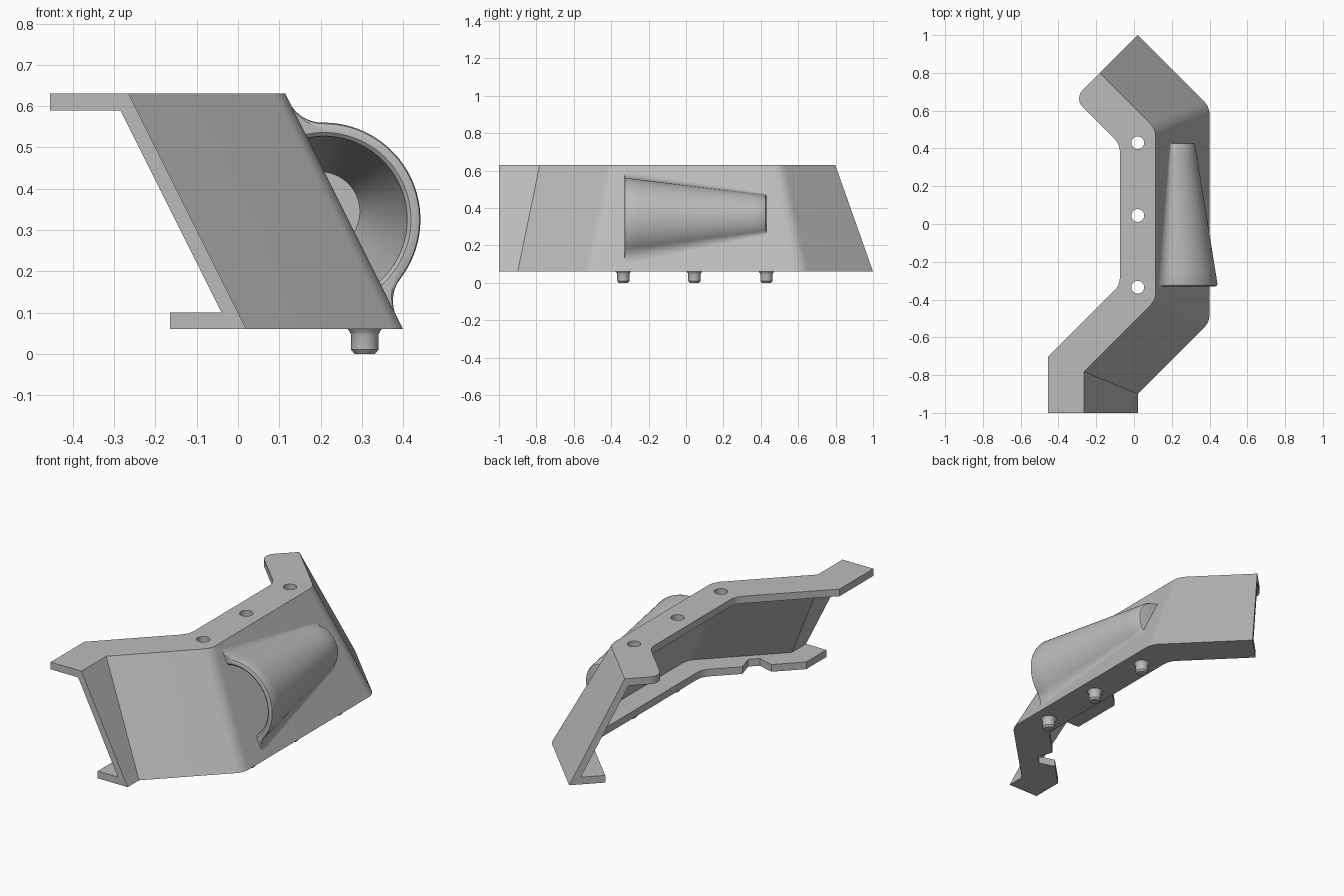
import bpy, bmesh, math
from mathutils import Vector, Matrix

cube = bpy.data.objects.get("Cube")
if cube:
    bpy.data.objects.remove(cube)

grey = bpy.data.materials.new("plain grey")
grey.use_nodes = True
GREY = (0.5, 0.5, 0.5, 1)
grey.diffuse_color = GREY
grey.node_tree.nodes["Principled BSDF"].inputs["Base Color"].default_value = GREY


def make(name, bm):
    bmesh.ops.recalc_face_normals(bm, faces=bm.faces)
    mesh = bpy.data.meshes.new(name)
    bm.to_mesh(mesh)
    bm.free()
    mesh.materials.append(grey)
    ob = bpy.data.objects.new(name, mesh)
    bpy.context.collection.objects.link(ob)
    return ob


def smooth(ob):
    bpy.ops.object.select_all(action='DESELECT')
    ob.select_set(True)
    bpy.context.view_layer.objects.active = ob
    bpy.ops.object.shade_smooth_by_angle(angle=math.radians(30))


def loft(bm, rings, closed):
    """Skin a row of rings and cap both ends."""
    rows = [[bm.verts.new(p) for p in ring] for ring in rings]
    n = len(rows[0])
    for a, b in zip(rows, rows[1:]):
        for i in range(n if closed else n - 1):
            j = (i + 1) % n
            bm.faces.new((a[i], a[j], b[j], b[i]))
    bm.faces.new(rows[0])
    bm.faces.new(rows[-1])
    return rows


def offset_path(path, d):
    """Shift the plan path inward by d, with mitred corners."""
    dirs = [(b - a).normalized() for a, b in zip(path, path[1:])]
    norms = [Vector((-t.y, t.x)) for t in dirs]
    out = [path[0] + norms[0] * d]
    for i in range(1, len(path) - 1):
        m = norms[i - 1] + norms[i]
        out.append(path[i] + m * (2 * d / m.length_squared))
    return out + [path[-1] + norms[-1] * d]


def round_corner(a, c, b, r, n=8):
    """Arc that replaces corner c between a and b."""
    u, v = (a - c).normalized(), (b - c).normalized()
    half = u.angle(v) / 2
    mid = (u + v).normalized()
    centre = c + mid * (r / math.sin(half))
    side = Vector((-mid.y, mid.x))
    if side.dot(u) < 0:
        side = -side
    sweep = math.pi / 2 - half
    return [centre + (side * math.sin(t) - mid * math.cos(t)) * r
            for t in (sweep * (1 - 2 * k / n) for k in range(n + 1))]


# Folded channel: a leaning wall with a flange above and below
path = [Vector(p) for p in ((.02, -1), (.02, -.9), (.4, -.52), (.4, .62), (.02, 1))]
profile = [(0, .06), (.285, .63), (.475, .63), (.475, .59),
           (.305, .59), (.06, .1), (.185, .1), (.185, .06)]
strands = []
for d, z in profile:
    p = offset_path(path, d)
    line = [p[0], p[1]] + round_corner(p[1], p[2], p[3], .1) \
        + round_corner(p[2], p[3], p[4], .1) + [p[4]]
    strands.append([(q.x, q.y, z) for q in line])
bm = bmesh.new()
rows = loft(bm, list(zip(*strands)), True)
corner = bm.edges.get((rows[-1][2], rows[-1][3]))
bmesh.ops.bevel(bm, geom=[corner], offset=.06, segments=6, profile=.5, affect='EDGES')
panel = make("folded_panel", bm)

# Cutters: three bolt holes and a notch in the lower flange
PEG_Y = (-.335, .045, .43)
bm = bmesh.new()
for y in PEG_Y:
    bmesh.ops.create_cone(bm, cap_ends=True, segments=32, radius1=.034, radius2=.034,
                          depth=.1, matrix=Matrix.Translation((.02, y, .61)))
along, inward = Vector((.7071, .7071, 0)), Vector((.7071, -.7071, 0))
base = Vector((.015, -.645, 0))
notch = [[base + along * a + inward * w + Vector((0, 0, z))
          for a, w in ((-.09, -.03), (-.03, .08), (.03, .08), (.09, -.03))]
         for z in (.03, .13)]
loft(bm, notch, True)
cutter = make("cutter", bm)
cutter.hide_render = True
mod = panel.modifiers.new("cut", 'BOOLEAN')
mod.operation = 'DIFFERENCE'
mod.solver = 'EXACT'
mod.object = cutter
bpy.context.view_layer.objects.active = panel
panel.select_set(True)
bpy.ops.object.modifier_apply(modifier=mod.name)
bpy.data.objects.remove(cutter)
smooth(panel)

# Scoop: a tapering half cone that flares into the wall
UP = Vector((-.447, 0, .894))
OUT = Vector((.894, 0, .447))
SINK = .053
Y0, Y1 = -.33, .43


def at(t, u, n):
    """Point at taper position t, u along the wall and n away from it."""
    z = .349 + .02 * t
    foot = Vector((.4 - (z - .06) * .5, Y0 + (Y1 - Y0) * t, z))
    return foot + OUT * n + UP * u


def outer(t, shrink=0):
    r = .237 - .112 * t - shrink
    f = .09 - .065 * t + shrink
    uf = math.sqrt((r + f) ** 2 - (f + SINK) ** 2)
    ang = math.atan2(f + SINK, uf)
    turns = [-math.pi / 2 - k / 8 * (math.pi / 2 - ang) for k in range(9)]
    fillet = [(uf + f * math.cos(a), f + f * math.sin(a)) for a in turns]
    arc = [(r * math.cos(a), r * math.sin(a) - SINK)
           for a in (ang + (math.pi - 2 * ang) * k / 32 for k in range(1, 32))]
    mirror = [(-u, n) for u, n in reversed(fillet)]
    return [at(t, u, n - .001) for u, n in fillet + arc + mirror]


def inner(t, shrink=0):
    r = .203 - .112 * t - shrink
    a0 = math.asin((SINK - .002) / r)
    return [at(t, r * math.cos(a), r * math.sin(a) - SINK)
            for a in (a0 + (math.pi - 2 * a0) * k / 48 for k in range(49))]


rings = [inner(.95), inner(.5), inner(.01), inner(0, -.008)]
rings += [outer(0, .014), outer(.005, .004), outer(.018)]
rings += [outer(k / 10) for k in range(1, 10)]
rings += [outer(.98), outer(.995, .005), outer(1, .015)]
bm = bmesh.new()
loft(bm, rings, False)
smooth(make("scoop", bm))

# Locating pegs below the lower flange, turned from one profile
peg_profile = [(.025, 0), (.033, .01), (.033, .046), (.036, .053), (.042, .061)]
for i, y in enumerate(PEG_Y):
    bm = bmesh.new()
    rings = [[(.307 + r * math.cos(a), y + r * math.sin(a), z)
              for a in (math.tau * k / 32 for k in range(32))]
             for r, z in peg_profile]
    loft(bm, rings, True)
    smooth(make("peg_%d" % (i + 1), bm))
